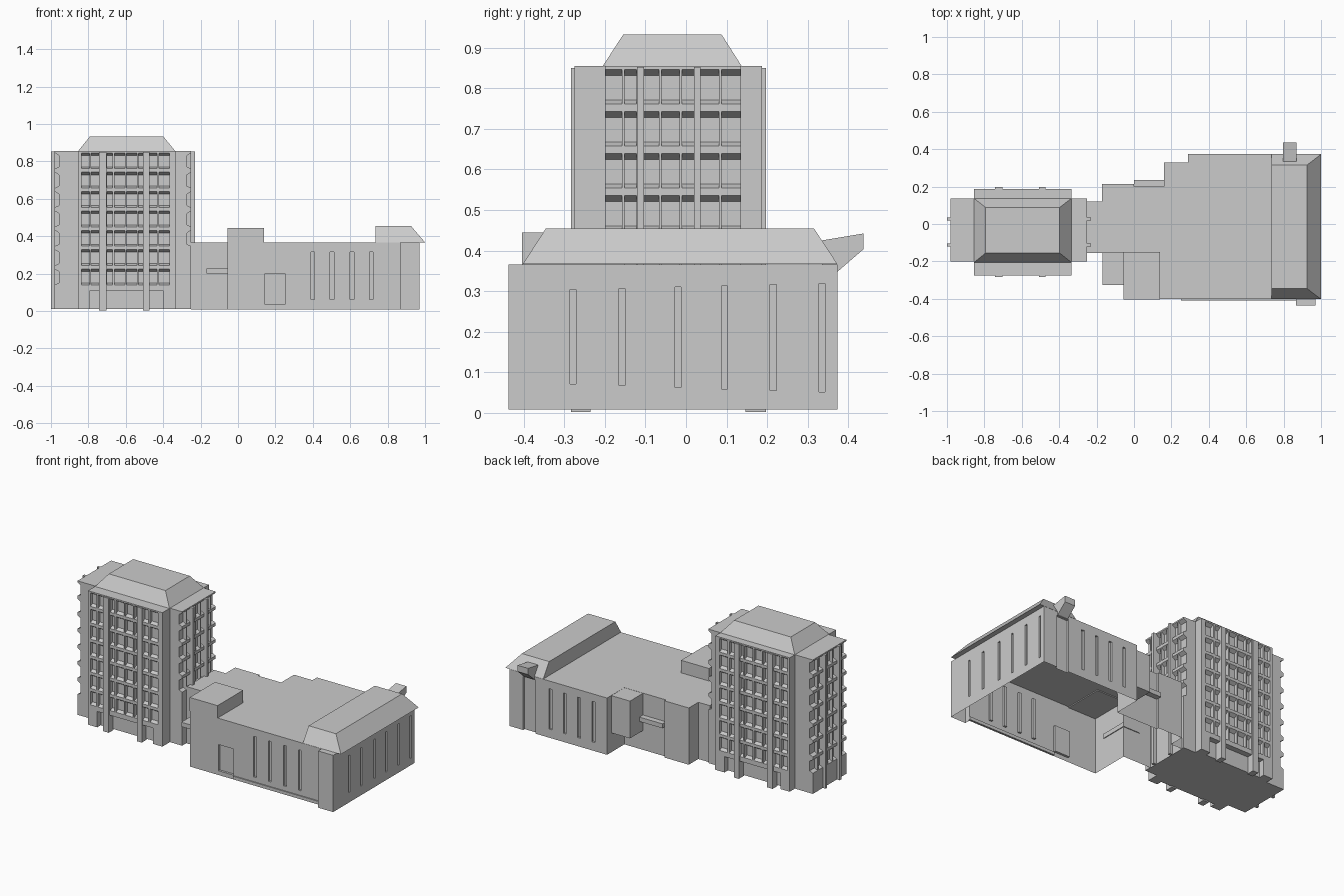
import bpy, bmesh
from mathutils import Vector

if "Cube" in bpy.data.objects:
    bpy.data.objects.remove(bpy.data.objects["Cube"])


def prism(bm, pts, vec):
    """Extrude a planar polygon along a vector into a closed solid."""
    f = bm.faces.new([bm.verts.new(p) for p in pts])
    ext = bmesh.ops.extrude_face_region(bm, geom=[f], use_keep_orig=True)
    for v in ext["geom"]:
        if isinstance(v, bmesh.types.BMVert):
            v.co += Vector(vec)


def box(bm, x0, x1, y0, y1, z0, z1):
    prism(bm, [(x0, y0, z0), (x1, y0, z0), (x1, y1, z0), (x0, y1, z0)], (0, 0, z1 - z0))


def hip(bm, base, top, z0, z1):
    """Hipped roof; base and top are (x0, x1, y0, y1)."""
    ring = lambda r, z: [bm.verts.new(p) for p in
                         ((r[0], r[2], z), (r[1], r[2], z), (r[1], r[3], z), (r[0], r[3], z))]
    a, b = ring(base, z0), ring(top, z1)
    bm.faces.new(a)
    bm.faces.new(b)
    for i in range(4):
        j = (i + 1) % 4
        bm.faces.new((a[i], a[j], b[j], b[i]))


def finish(name, bm, hidden=False):
    bmesh.ops.recalc_face_normals(bm, faces=bm.faces[:])
    me = bpy.data.meshes.new(name)
    bm.to_mesh(me)
    bm.free()
    ob = bpy.data.objects.new(name, me)
    bpy.context.collection.objects.link(ob)
    if hidden:
        ob.hide_render = True
        ob.hide_set(True)
    return ob


def boxes(name, *dims):
    bm = bmesh.new()
    for d in dims:
        box(bm, *d)
    return finish(name, bm)


def cut(ob, cutter):
    """Apply a boolean difference and drop the cutter."""
    m = ob.modifiers.new("cut", "BOOLEAN")
    m.operation, m.solver, m.object = "DIFFERENCE", "EXACT", cutter
    bpy.context.view_layer.update()
    dg = bpy.context.evaluated_depsgraph_get()
    me = bpy.data.meshes.new_from_object(ob.evaluated_get(dg))
    ob.modifiers.clear()
    ob.data = me
    bpy.data.objects.remove(cutter)


# Tower: cross-shaped body
X0, X1, Y0, Y1 = -0.98, -0.25, -0.2, 0.135
A, B, C, D = -0.855, -0.335, -0.275, 0.187
bm = bmesh.new()
cross = [(X0, Y0), (A, Y0), (A, C), (B, C), (B, Y0), (X1, Y0),
         (X1, Y1), (B, Y1), (B, D), (A, D), (A, Y1), (X0, Y1)]
prism(bm, [(x, y, 0.01) for x, y in cross], (0, 0, 0.845))
tower = finish("tower", bm)

# Tower window recesses with sloping heads and sills
FRONT = [(-0.838, -0.795), (-0.785, -0.743), (-0.70, -0.67), (-0.66, -0.604),
         (-0.595, -0.541), (-0.532, -0.507), (-0.475, -0.433), (-0.422, -0.365)]
SIDE = [(-0.21, -0.158), (-0.152, -0.122), (-0.105, -0.066), (-0.06, -0.016),
        (-0.01, 0.02), (0.035, 0.081), (0.087, 0.145)]
DEPTH = 0.022


def profile(zt):
    zb = zt - 0.085
    return [(-0.01, zt), (0, zt), (DEPTH, zt - 0.014),
            (DEPTH, zb + 0.01), (0, zb), (-0.01, zb)]


bm = bmesh.new()
for r in range(7):
    p = profile(0.846 - 0.1035 * r)
    for u0, u1 in FRONT:
        for y, s in ((C, 1), (D, -1)):
            prism(bm, [(u0, y + s * d, z) for d, z in p], (u1 - u0, 0, 0))
    for u0, u1 in SIDE:
        for x, s in ((X0, 1), (X1, -1)):
            if s == 1 or r < 5:
                prism(bm, [(x + s * d, u0, z) for d, z in p], (0, u1 - u0, 0))
# ground floor recesses
box(bm, -0.79, -0.40, C - 0.02, C + 0.035, -0.05, 0.11)
box(bm, -0.79, -0.40, D - 0.035, D + 0.02, -0.05, 0.11)
cut(tower, finish("tower_cutter", bm, True))

# Tower pillars and hipped roof
boxes("tower_pillars",
      *[(x0, x1, y0, y1, 0.002, 0.85) for x0, x1 in ((-0.743, -0.704), (-0.507, -0.473))
        for y0, y1 in ((C - 0.009, C + 0.04), (D - 0.04, D + 0.01))],
      *[(x0, x1, y0, y1, 0.01, 0.853) for y0, y1 in ((-0.121, -0.104), (0.02, 0.036))
        for x0, x1 in ((-1.0, X0 + 0.025), (X1 - 0.025, -0.231))])
bm = bmesh.new()
hip(bm, (A, B, -0.205, 0.137), (-0.793, -0.398, -0.155, 0.088), 0.855, 0.932)
finish("tower_roof", bm)

# Low hall with connector, open underneath
bm = bmesh.new()
plan = [(-0.055, -0.402), (0.865, -0.402), (0.865, -0.437), (0.97, -0.437), (0.97, 0.373),
        (0.29, 0.373), (0.29, 0.2), (0.0, 0.2), (0.0, 0.215), (-0.17, 0.215),
        (-0.17, 0.12), (-0.25, 0.12), (-0.25, -0.155), (-0.055, -0.155)]
prism(bm, [(x, y, 0.008) for x, y in plan], (0, 0, 0.358))
hall = finish("low_hall", bm)

# Hall slit windows, front panel and rear bay recess
bm = bmesh.new()
for i, y in enumerate((-0.278, -0.158, -0.02, 0.095, 0.215, 0.335)):
    box(bm, 0.958, 0.99, y - 0.0075, y + 0.0075, 0.071 - 0.004 * i, 0.304 + 0.003 * i)
for x in (0.4, 0.503, 0.61, 0.713):
    box(bm, x - 0.01, x + 0.01, -0.42, -0.39, 0.062, 0.317)
for x in (0.385, 0.485, 0.585, 0.685):
    box(bm, x - 0.01, x + 0.01, 0.361, 0.39, 0.062, 0.317)
box(bm, 0.145, 0.25, -0.42, -0.388, 0.035, 0.2)
box(bm, 0.79, 0.875, 0.358, 0.39, -0.02, 0.345)
cut(hall, finish("hall_cutter", bm, True))
bm = bmesh.new()
bm.from_mesh(hall.data)
bmesh.ops.delete(bm, geom=[f for f in bm.faces if f.calc_center_median().z < 0.009],
                 context="FACES")
bm.to_mesh(hall.data)
bm.free()

# Hall additions
boxes("upper_box", (-0.055, 0.14, -0.404, -0.15, 0.36, 0.445))
boxes("rear_overhang", (0.16, 0.29, 0.195, 0.33, 0.13, 0.365))
boxes("canopies", (-0.168, -0.05, -0.325, -0.15, 0.2, 0.228),
      (0.0, 0.165, 0.19, 0.235, 0.2, 0.228))
boxes("front_ledge", (0.25, 0.868, -0.409, -0.395, 0.012, 0.032))

# Hall end roof with a drain spout
bm = bmesh.new()
hip(bm, (0.735, 1.0, -0.402, 0.373), (0.735, 0.925, -0.345, 0.315), 0.367, 0.455)
finish("hall_end_roof", bm)
bm = bmesh.new()
prism(bm, [(0.797, y, z) for y, z in ((0.335, 0.425), (0.437, 0.442), (0.437, 0.403),
                                      (0.37, 0.345), (0.335, 0.345))], (0.073, 0, 0))
finish("spout", bm)
